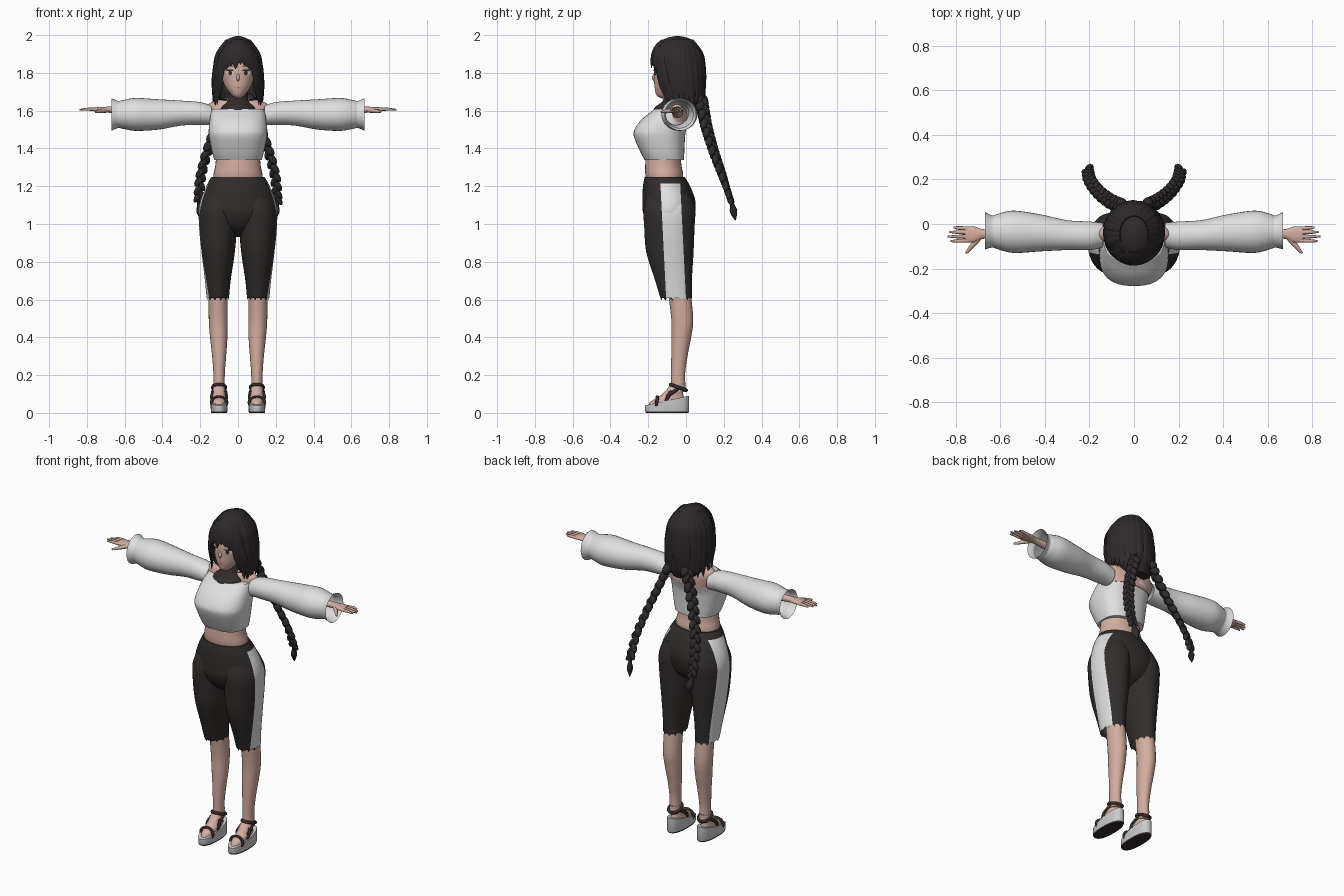
import bpy, bmesh, math, random
from mathutils import Vector, Matrix

random.seed(4)
if "Cube" in bpy.data.objects:
    bpy.data.objects.remove(bpy.data.objects["Cube"])

SIDES = ((1, "left"), (-1, "right"))
TAU = math.tau


def material(name, colour):
    m = bpy.data.materials.new(name)
    m.use_nodes = True
    m.diffuse_color = (*colour, 1)
    m.node_tree.nodes["Principled BSDF"].inputs["Base Color"].default_value = (*colour, 1)
    return m


hair = material("dark hair", (.028, .022, .023))
cloth = material("charcoal cloth", (.032, .026, .024))
skin = material("skin", (.66, .42, .35))
white = material("white knit", (.74, .74, .74))
sole_grey = material("pale sole", (.6, .6, .6))
leather = material("strap leather", (.035, .025, .024))
eye_white = material("eye white", (.75, .72, .7))
lip = material("lip", (.5, .22, .2))


def smooth(rows, k=5):
    """Catmull-Rom interpolation through rows of numbers."""
    out = []
    for i in range(len(rows) - 1):
        a, b, c, d = (rows[min(max(j, 0), len(rows) - 1)] for j in range(i - 1, i + 3))
        for s in range(k):
            f = s / k
            out.append([q + f * (r - p) / 2 + f * f * (p - 2.5 * q + 2 * r - t / 2)
                        + f ** 3 * (1.5 * (q - r) + (t - p) / 2)
                        for p, q, r, t in zip(a, b, c, d)])
    return out + [list(rows[-1])]


def at(rings, z):
    """Ring of a smoothed profile at height z."""
    for a, b in zip(rings, rings[1:]):
        if a[0] <= z <= b[0]:
            f = (z - a[0]) / ((b[0] - a[0]) or 1)
            return [p + f * (q - p) for p, q in zip(a, b)]
    return rings[-1]


def finish(name, bm, *mats):
    bmesh.ops.recalc_face_normals(bm, faces=bm.faces)
    me = bpy.data.meshes.new(name)
    bm.to_mesh(me)
    bm.free()
    for m in mats:
        me.materials.append(m)
    ob = bpy.data.objects.new(name, me)
    bpy.context.collection.objects.link(ob)
    return ob


def bridge(name, loops, mat, caps=(True, True)):
    bm = bmesh.new()
    rows = [[bm.verts.new(p) for p in loop] for loop in loops]
    n = len(rows[0])
    for a, b in zip(rows, rows[1:]):
        for j in range(n):
            bm.faces.new((a[j], a[(j + 1) % n], b[(j + 1) % n], b[j]))
    for row, cap in zip((rows[0], rows[-1]), caps):
        if cap:
            bm.faces.new(row)
    return finish(name, bm, mat)


def loft(name, rings, mat, axis="z", n=32, p=2, side=1, caps=(True, True), jag=0, k=5):
    """Rings are (position along axis, two centres, two radii)."""
    loops = []
    for i, (t, a, b, ra, rb) in enumerate(smooth(rings, k)):
        loop = []
        for j in range(n):
            c, s = math.cos(TAU * j / n), math.sin(TAU * j / n)
            u = a + ra * math.copysign(abs(c) ** (2 / p), c)
            v = b + rb * math.copysign(abs(s) ** (2 / p), s)
            w = t + (jag * abs(j % 4 - 2) * random.uniform(.3, .6) if i == 0 else 0)
            x, y, z = (u, v, w) if axis == "z" else (w, u, v)
            loop.append((x * side, y, z))
        loops.append(loop)
    return bridge(name, loops, mat, caps)


def sweep(name, pts, radii, mat, flat=1, centre=(0, 0, -9), n=8):
    """Tapered tube along pts, flattened toward centre."""
    rows = smooth([(*p, r) for p, r in zip(pts, radii)], 4)
    loops = []
    for i, row in enumerate(rows):
        p = Vector(row[:3])
        t = Vector(rows[min(i + 1, len(rows) - 1)][:3]) - Vector(rows[max(i - 1, 0)][:3])
        across = t.cross(p - Vector(centre)).normalized()
        up = across.cross(t).normalized()
        r = max(row[3], .001)
        loops.append([p + across * r * math.cos(TAU * j / n) + up * r * flat * math.sin(TAU * j / n)
                      for j in range(n)])
    return bridge(name, loops, mat)


def side_stripe(ob):
    """Cut a pale panel into the outer side of the trousers."""
    ob.data.materials.append(white)
    bm = bmesh.new()
    bm.from_mesh(ob.data)
    for co, no in (((0, -.135, 1.2), (0, 1, .05)), ((0, -.03, 1.2), (0, 1, .05)), ((0, 0, 1.215), (0, 0, 1))):
        bmesh.ops.bisect_plane(bm, geom=bm.verts[:] + bm.edges[:] + bm.faces[:], plane_co=co, plane_no=no)
    for f in bm.faces:
        c = f.calc_center_median()
        s = c.y + .05 * (c.z - 1.2)
        if abs(c.x) > .1 and f.normal.x * c.x > 0 and -.135 < s < -.03 and c.z < 1.215:
            f.material_index = 1
    bm.to_mesh(ob.data)
    bm.free()


# Torso: waist, cropped top, shoulders and high collar
loft("waist", [(1.2, 0, -.11, .13, .09), (1.26, 0, -.115, .13, .1), (1.31, 0, -.12, .12, .096),
               (1.38, 0, -.12, .115, .09)], skin)
loft("cropped_top", [(1.34, 0, -.115, .125, .105), (1.38, 0, -.125, .137, .116), (1.46, 0, -.14, .153, .135),
                     (1.5, 0, -.136, .155, .137), (1.55, 0, -.11, .15, .128), (1.59, 0, -.085, .143, .105),
                     (1.61, 0, -.075, .135, .09)], white, n=48, p=2.5)
loft("shoulders", [(1.54, 0, -.055, .14, .075), (1.6, 0, -.045, .16, .065), (1.635, 0, -.045, .155, .055),
                   (1.655, 0, -.045, .11, .045), (1.67, 0, -.045, .05, .04)], skin)
loft("collar", [(1.58, 0, -.085, .1, .1), (1.62, 0, -.075, .088, .088), (1.65, 0, -.065, .06, .06),
                (1.71, 0, -.055, .047, .05)], cloth)

# Trousers: hips joined to two ragged legs
side_stripe(loft("hips", [(.93, 0, -.085, .05, .03), (.98, 0, -.085, .17, .1), (1.05, 0, -.09, .206, .135),
                          (1.12, 0, -.09, .2, .14), (1.2, 0, -.103, .168, .125),
                          (1.25, 0, -.113, .14, .105)], cloth, n=48))

for side, tag in SIDES:
    side_stripe(loft(tag + "_trouser_leg", [
        (.595, .107, -.05, .058, .082), (.7, .107, -.066, .068, .097), (.85, .105, -.085, .088, .125),
        (.98, .106, -.088, .1, .133), (1.08, .104, -.088, .1, .136), (1.16, .09, -.09, .08, .11)],
        cloth, n=48, side=side, caps=(False, True), jag=.04))
    loft(tag + "_leg", [(.11, .1, -.04, .03, .04), (.2, .1, -.042, .03, .037), (.3, .1, -.035, .037, .043),
                        (.4, .102, -.025, .046, .052), (.5, .105, -.02, .05, .058),
                        (.68, .105, -.04, .05, .06)], skin, n=24, side=side)

    # Foot and wedge sandal, sloping up to the heel
    foot = loft(tag + "_foot", [(.06, .1, -.105, .038, .095), (.08, .1, -.1, .037, .085),
                                (.1, .1, -.075, .034, .06), (.14, .1, -.043, .031, .042)], skin, n=24, side=side)
    sole = loft(tag + "_wedge_sole", [(0, .1, -.1, .042, .112), (.008, .1, -.1, .044, .116),
                                      (.065, .1, -.1, .045, .116)], sole_grey, p=2.4, side=side, k=1)
    for ob in (foot, sole):
        for v in ob.data.vertices:
            if v.co.z > .02:
                v.co.z += .22 * (v.co.y + .1)
    sole.data.materials.append(leather)
    for f in sole.data.polygons:
        f.material_index = int(f.center.z < .007)
    for part, loc, scale, tilt in (("ankle_strap", (-.04, .135), (.036, .045), -.35),
                                   ("instep_strap", (-.095, .085), (.04, .042), 1.1),
                                   ("toe_strap", (-.155, .055), (.041, .032), 1.45),
                                   ("cross_strap", (-.075, .105), (.037, .05), .6)):
        bpy.ops.mesh.primitive_torus_add(major_radius=1, minor_radius=.2, major_segments=24, minor_segments=8,
                                         location=(.1 * side, *loc), rotation=(tilt, 0, 0))
        ob = bpy.context.object
        ob.name = tag + "_" + part
        ob.scale = (*scale, .045)
        ob.data.materials.append(leather)

    # Balloon sleeve with flared cuff
    loft(tag + "_sleeve", [(.14, -.05, 1.575, .055, .052), (.2, -.053, 1.585, .064, .06),
                           (.3, -.05, 1.587, .067, .066), (.42, -.04, 1.58, .083, .08),
                           (.54, -.035, 1.58, .095, .087), (.61, -.034, 1.58, .08, .076),
                           (.635, -.034, 1.58, .072, .072), (.67, -.03, 1.58, .084, .086)],
         white, axis="x", side=side, caps=(False, False), k=6)

    # Arm, palm and fingers
    loft(tag + "_hand", [(.45, -.045, 1.59, .03, .03), (.62, -.045, 1.602, .022, .02),
                         (.68, -.045, 1.605, .022, .016), (.72, -.047, 1.607, .036, .013),
                         (.76, -.047, 1.606, .035, .011)], skin, axis="x", n=20, side=side)
    for i, tip in enumerate((.81, .83, .838, .825)):
        y = -.02 - .018 * i
        sweep(f"{tag}_finger_{i + 1}", [(.745 * side, y, 1.606), (.79 * side, y * 1.08 + .004, 1.608),
                                        (tip * side, y * 1.15 + .008, 1.605)], (.009, .008, .004), skin)
    sweep(tag + "_thumb", [(.69 * side, -.055, 1.603), (.725 * side, -.095, 1.598),
                           (.755 * side, -.132, 1.593)], (.013, .011, .005), skin)

# Head and face
HEAD = [(1.665, 0, -.115, .012, .014), (1.68, 0, -.11, .032, .045), (1.72, 0, -.09, .064, .076),
        (1.77, 0, -.075, .085, .094), (1.82, 0, -.065, .095, .105), (1.88, 0, -.06, .093, .1),
        (1.94, 0, -.06, .06, .07)]
loft("head", HEAD, skin)
face = smooth(HEAD)
sweep("nose", [(0, -.163, 1.795), (0, -.172, 1.775), (0, -.168, 1.758)], (.005, .009, .004), skin,
      centre=(0, 0, 1.77))


def face_plate(name, x, z, rx, rz, mat, lift):
    bm = bmesh.new()
    rim = []
    for j in range(20):
        px, pz = x + rx * math.cos(TAU * j / 20), z + rz * math.sin(TAU * j / 20)
        _, _, cy, a, b = at(face, pz)
        rim.append(bm.verts.new((px, cy - b * math.sqrt(max(0, 1 - (px / a) ** 2)) - lift, pz)))
    bm.faces.new(rim)
    finish(name, bm, mat)


for side, tag in SIDES:
    face_plate(tag + "_eye", side * .043, 1.8, .02, .013, eye_white, .002)
    face_plate(tag + "_iris", side * .042, 1.8, .01, .013, leather, .004)
    face_plate(tag + "_lash", side * .044, 1.814, .023, .004, hair, .005)
    face_plate(tag + "_brow", side * .044, 1.836, .02, .003, hair, .003)
face_plate("mouth", 0, 1.722, .014, .004, lip, .002)

# Hair cap, opened around the face
CAP = [(1.6, 0, .03, .06, .045), (1.64, 0, .005, .105, .085), (1.7, 0, -.03, .13, .125),
       (1.8, 0, -.04, .126, .137), (1.9, 0, -.045, .109, .128), (1.96, 0, -.045, .075, .095),
       (1.985, 0, -.045, .042, .055), (1.995, 0, -.045, .008, .01)]
cap = loft("hair_cap", CAP, hair, n=48)
bm = bmesh.new()
bm.from_mesh(cap.data)
opening = [f for f in bm.faces for c in [f.calc_center_median()] if c.y < -.09 and c.z < 1.865 and abs(c.x) < .095]
bmesh.ops.delete(bm, geom=opening, context="FACES")
bm.to_mesh(cap.data)
bm.free()
shell = smooth(CAP)


def lock(name, start, end, top, bottom, width, lift=.003):
    """Flat pointed strand draped over the cap between two angles in degrees."""
    pts = []
    for i in range(6):
        f = i / 5
        z = top + f * (bottom - top)
        a = math.radians(start + (end - start) * f ** .6)
        _, cx, cy, rx, ry = at(shell, max(z, 1.69))
        pts.append((cx + (rx + lift) * math.cos(a), cy + (ry + lift) * math.sin(a), z))
    sweep(name, pts, [width * w for w in (.5, .85, 1, .95, .75, .05)], hair, .28, (0, -.04, 1.78))


for i in range(15):
    lock(f"back_lock_{i + 1}", -15 + 15 * i, -15 + 15 * i + random.uniform(-4, 4), 1.975,
         random.uniform(1.6, 1.64), .026)
for i, (end, bottom) in enumerate(((-132, 1.79), (-120, 1.815), (-108, 1.835), (-96, 1.82),
                                   (-84, 1.845), (-72, 1.835), (-60, 1.815), (-48, 1.79))):
    lock(f"fringe_{i + 1}", -90 + (end + 90) * .4, end, 1.975, bottom, .022, .005)
for side, tag in SIDES:
    for i, (spread, bottom, width) in enumerate(((47, 1.67, .016), (56, 1.63, .022), (66, 1.61, .024))):
        lock(f"{tag}_face_lock_{i + 1}", -90 + side * spread * .6, -90 + side * spread, 1.96, bottom, width, .005)

    # Long braid of overlapping beads ending in a tuft
    path = smooth([(.06 * side, .08, 1.66), (.11 * side, .105, 1.53), (.16 * side, .145, 1.39),
                   (.197 * side, .195, 1.25), (.207 * side, .235, 1.13)], 6)
    bm = bmesh.new()
    for i, p in enumerate(path):
        t = Vector(path[min(i + 1, len(path) - 1)]) - Vector(path[max(i - 1, 0)])
        turn = t.to_track_quat("Z", "Y").to_matrix().to_4x4()
        flip = 1 if i % 2 else -1
        r = 1.1 - .4 * i / len(path)
        m = (Matrix.Translation(p) @ turn @ Matrix.Translation((.011 * flip * r, 0, 0))
             @ Matrix.Rotation(.5 * flip, 4, "Y") @ Matrix.Diagonal((.021 * r, .023 * r, .034, 1)))
        bmesh.ops.create_uvsphere(bm, u_segments=12, v_segments=8, radius=1, matrix=m)
    finish(tag + "_braid", bm, hair)
    sweep(tag + "_braid_tuft", [(.207 * side, .235, 1.13), (.205 * side, .245, 1.1), (.2 * side, .252, 1.065),
                                (.195 * side, .262, 1.02)], (.012, .013, .022, .003), hair, .8, (0, 0, 1.1))

# Smooth shading with crisp edges
bpy.ops.object.select_all(action="DESELECT")
for ob in bpy.context.scene.objects:
    if ob.type == "MESH":
        ob.select_set(True)
        bpy.context.view_layer.objects.active = ob
bpy.ops.object.shade_smooth_by_angle(angle=math.radians(50))
